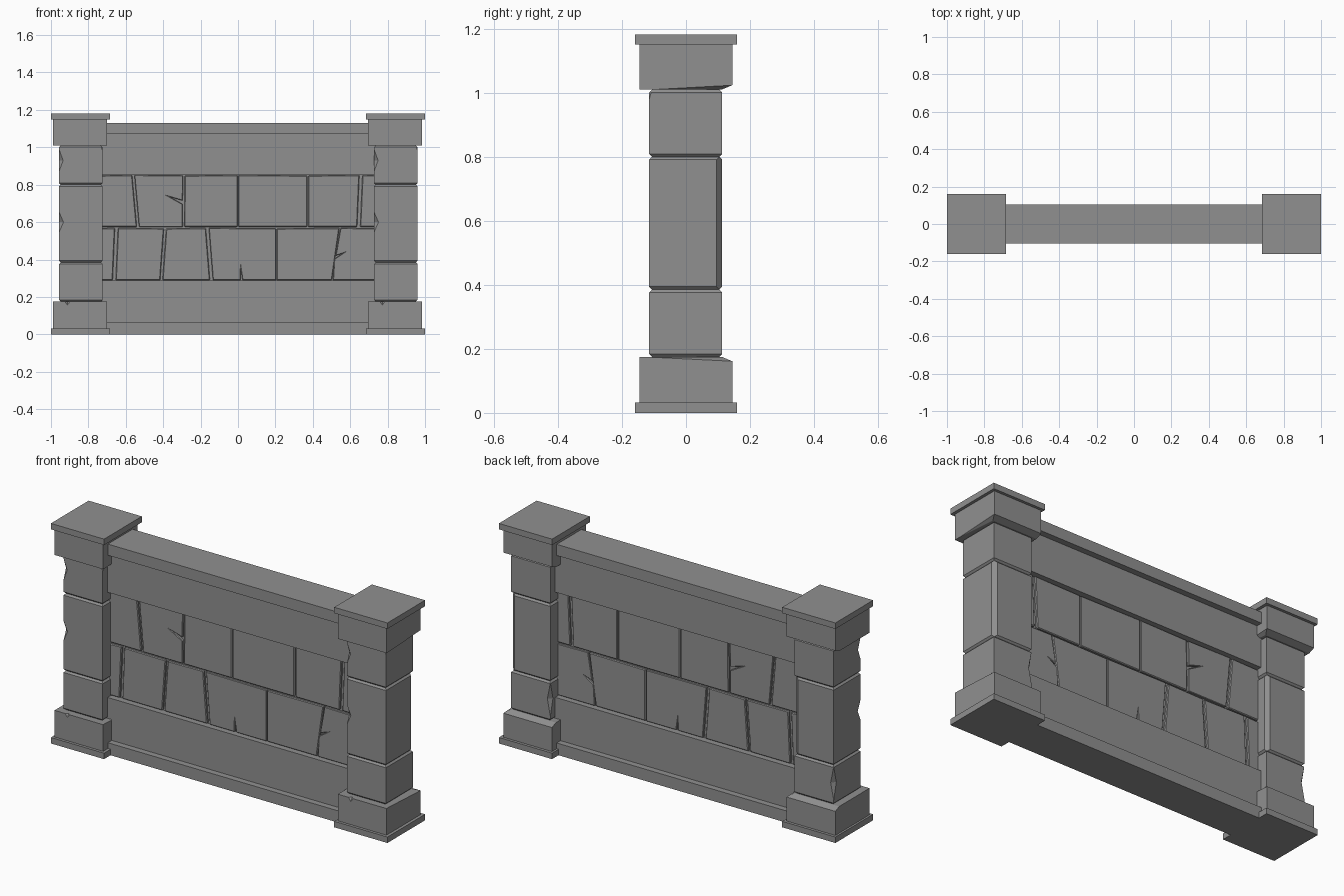
import bpy, bmesh
from mathutils import Vector

if "Cube" in bpy.data.objects:
    bpy.data.objects.remove(bpy.data.objects["Cube"])

stone_grey = bpy.data.materials.new("stone_grey")
stone_grey.diffuse_color = (0.28, 0.28, 0.28, 1)
stone_grey.use_nodes = True
stone_grey.node_tree.nodes["Principled BSDF"].inputs["Base Color"].default_value = stone_grey.diffuse_color


def finish(bm, name):
    bmesh.ops.recalc_face_normals(bm, faces=bm.faces[:])
    me = bpy.data.meshes.new(name)
    bm.to_mesh(me)
    bm.free()
    me.materials.append(stone_grey)
    ob = bpy.data.objects.new(name, me)
    bpy.context.collection.objects.link(ob)
    return ob


def bevel(bm, edges, w):
    bmesh.ops.bevel(bm, geom=edges, offset=w, segments=1,
                    affect='EDGES', clamp_overlap=True)


def chip(bm, co, no):
    """Slice away everything on the normal side of a plane and cap the hole."""
    geom = bm.verts[:] + bm.edges[:] + bm.faces[:]
    r = bmesh.ops.bisect_plane(bm, geom=geom, plane_co=Vector(co),
                               plane_no=Vector(no).normalized(), clear_outer=True)
    edges = [e for e in r['geom_cut'] if isinstance(e, bmesh.types.BMEdge)]
    bmesh.ops.holes_fill(bm, edges=edges, sides=0)


def box(name, x, y, z, bev=0, chips=()):
    """x, y, z are (low, high) ranges; bev rounds the horizontal edges;
    chips are (point, normal) planes."""
    bm = bmesh.new()
    bmesh.ops.create_cube(bm, size=1)
    for v in bm.verts:
        v.co = [sum(r) / 2 + c * (r[1] - r[0]) for r, c in zip((x, y, z), v.co)]
    if bev:
        flat = [e for e in bm.edges if abs(e.verts[0].co.z - e.verts[1].co.z) < 1e-4]
        bevel(bm, flat, bev)
    for co, no in chips:
        chip(bm, co, no)
    return finish(bm, name)


def stone(name, outline, half, bev=0.005):
    """Wall stone: x-z outline running through the wall thickness."""
    bm = bmesh.new()
    f = bm.faces.new([bm.verts.new((x, -half, z)) for x, z in outline])
    r = bmesh.ops.extrude_face_region(bm, geom=[f])
    for v in r['geom']:
        if isinstance(v, bmesh.types.BMVert):
            v.co.y = half
    bmesh.ops.recalc_face_normals(bm, faces=bm.faces[:])
    bevel(bm, bm.edges[:], bev)
    return finish(bm, name)


def notch(ob, at, size):
    """Small diamond bite out of an edge."""
    bm = bmesh.new()
    bmesh.ops.create_uvsphere(bm, u_segments=4, v_segments=2, radius=1)
    for v in bm.verts:
        v.co = Vector(at) + Vector(a * b for a, b in zip(v.co, size))
    cutter = finish(bm, "notch_cutter")
    cutter.hide_render = True
    cutter.hide_set(True)
    cutter.display_type = 'WIRE'
    m = ob.modifiers.new("notch", 'BOOLEAN')
    m.operation = 'DIFFERENCE'
    m.object = cutter


# Two identical pillars
for side, c in (("left", -0.842), ("right", 0.842)):
    bx, by = (c - 0.147, c + 0.142), (-0.145, 0.145)
    slab = (c - 0.158, c + 0.158)

    # Plinth and capital with worn back and right edges
    box(side + "_plinth_foot", slab, (-0.16, 0.16), (0, 0.032))
    plinth = box(side + "_plinth", bx, by, (0.032, 0.175), 0, [
        ((c, 0.112, 0.175), (0, 0.42, 1)),
        ((bx[1], -0.13, 0.175), (0.5, 0.05, 1)),
    ])
    notch(plinth, (c - 0.07, -0.145, 0.175), (0.014, 0.012, 0.018))
    box(side + "_capital", bx, by, (1.01, 1.15), 0, [
        ((c, 0.112, 1.01), (0, 0.42, -1)),
        ((bx[1], -0.1, 1.01), (0.6, 0.055, -1)),
    ])
    box(side + "_capital_top", slab, (-0.16, 0.16), (1.15, 1.182))

    # Three shaft stones with chipped corners
    sx, sy = (c - 0.115, c + 0.118), (-0.115, 0.113)
    low = box(side + "_shaft_low", sx, sy, (0.17, 0.390), 0.014)
    notch(low, (sx[0], sy[1], 0.29), (0.018, 0.022, 0.09))
    mid = box(side + "_shaft_middle", sx, sy, (0.380, 0.805), 0.014,
              [((sx[1], sy[1] - 0.017, 0.6), (0.8, 1, 0))])
    notch(mid, (sx[0], sy[0], 0.6), (0.024, 0.024, 0.055))
    top = box(side + "_shaft_top", sx, sy, (0.795, 1.015), 0.014,
              [((sx[1], sy[0] + 0.006, 1.0), (1, -1, 0.3))])
    notch(top, (sx[0], sy[0], 0.93), (0.022, 0.022, 0.06))

# Wall rails
R = (-0.76, 0.76)
RAIL, FACE, CORE = 0.072, 0.049, 0.036
box("bottom_rail_foot", R, (-0.105, 0.105), (0, 0.063))
box("bottom_rail", R, (-RAIL, RAIL), (0.063, 0.287))
box("top_rail", R, (-RAIL, RAIL), (0.852, 1.07))
box("top_rail_coping", R, (-0.105, 0.105), (1.07, 1.13))

# Recessed core behind the joints
box("wall_core", R, (-CORE, CORE), (0.28, 0.86))

# Stone courses: joints as (x at bottom, x at top, joint width)
courses = {
    "lower": (0.290, 0.567, [(-0.76, -0.76, 0), (-0.662, -0.650, 0.016),
                             (-0.410, -0.390, 0.012), (-0.142, -0.164, 0.016),
                             (0.205, 0.205, 0.004), (0.505, 0.545, 0.006),
                             (0.76, 0.76, 0)]),
    "upper": (0.574, 0.850, [(-0.76, -0.76, 0), (-0.535, -0.560, 0.012),
                             (-0.291, -0.289, 0.008), (0.0, 0.0, 0.004),
                             (0.372, 0.372, 0.006), (0.645, 0.657, 0.016),
                             (0.76, 0.76, 0)]),
}
# Cracks cut into a stone outline: (course, stone) -> (position in outline, points)
cracks = {
    ("upper", 1): (2, [(-0.297, 0.697), (-0.365, 0.735), (-0.296, 0.715)]),
    ("lower", 5): (4, [(0.522, 0.420), (0.56, 0.433), (0.515, 0.403)]),
    ("lower", 3): (1, [(0.014, 0.290), (0.015, 0.350), (0.024, 0.290)]),
}
for row, (z0, z1, joints) in courses.items():
    for i, (a, b) in enumerate(zip(joints, joints[1:])):
        ga, gb = a[2] / 2, b[2] / 2
        tilt = 0.003 * (-1) ** i
        pts = [(a[0] + ga, z0), (b[0] - gb, z0),
               (b[1] - gb, z1 + tilt / 2), (a[1] + ga, z1 - tilt / 2)]
        cracked = (row, i) in cracks
        if cracked:
            k, extra = cracks[(row, i)]
            pts[k:k] = extra
        stone(f"{row}_stone_{i + 1}", pts, FACE, 0.003 if cracked else 0.004)
